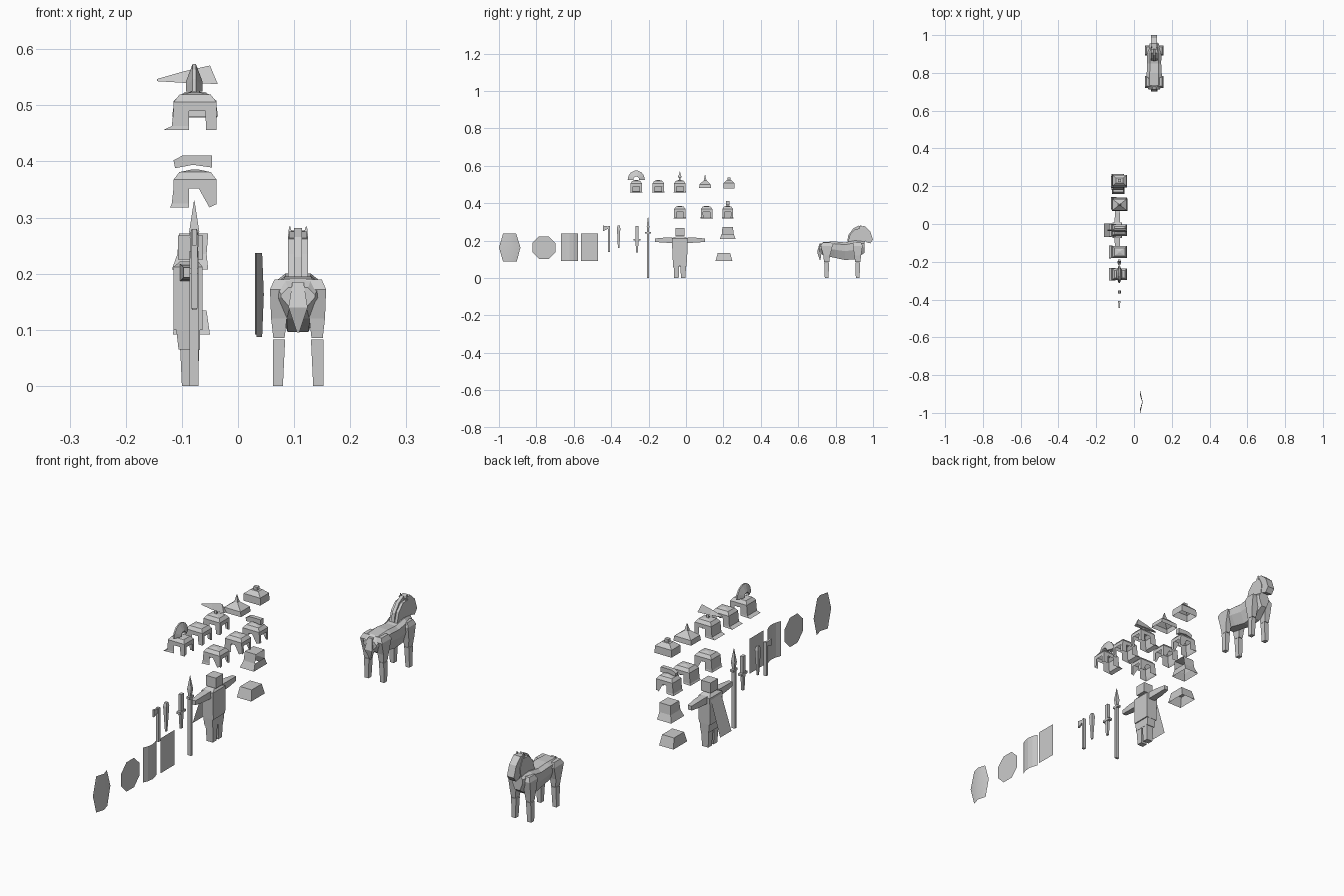
import bpy, math

CX = -0.0765   # common x of the helmets


def mesh(name, verts, faces):
    me = bpy.data.meshes.new(name)
    me.from_pydata(verts, [], faces)
    me.update()
    ob = bpy.data.objects.new(name, me)
    bpy.context.collection.objects.link(ob)
    return ob


def loft(name, rings, caps=(True, True)):
    """Skin equal-length rings of points."""
    n = len(rings[0])
    verts = [p for r in rings for p in r]
    faces = [(k*n + i, k*n + (i+1) % n, (k+1)*n + (i+1) % n, (k+1)*n + i)
             for k in range(len(rings) - 1) for i in range(n)]
    if caps[0]:
        faces.append(tuple(reversed(range(n))))
    if caps[1]:
        faces.append(tuple(range(len(verts) - n, len(verts))))
    return mesh(name, verts, faces)


def rect(x0, x1, y0, y1, z):
    return [(x0, y0, z), (x1, y0, z), (x1, y1, z), (x0, y1, z)]


def stack(name, levels, caps=(True, True)):
    """Vertical stack of rectangles (cx, cy, hx, hy, z)."""
    return loft(name, [rect(x-a, x+a, y-b, y+b, z) for x, y, a, b, z in levels], caps)


def box(name, x0, x1, y0, y1, z0, z1):
    return loft(name, [rect(x0, x1, y0, y1, z0), rect(x0, x1, y0, y1, z1)])


def prism_x(name, yz, cx, hw):
    """Extrude a (y, z) outline along x."""
    return loft(name, [[(cx + s*hw, y, z) for y, z in yz] for s in (-1, 1)])


def prism_y(name, xz, cy, hw):
    """Extrude an (x, z) outline along y."""
    return loft(name, [[(x, cy + s*hw, z) for x, z in xz] for s in (1, -1)])


# soldier, facing +x
SY = -0.033
box("head", -0.107, -0.062, SY-0.024, SY+0.024, 0.225, 0.268)
stack("torso", [(-0.089, SY, 0.026, 0.039, 0.10), (-0.089, SY, 0.026, 0.042, 0.212),
                (-0.087, SY, 0.016, 0.02, 0.222)])
stack("hips", [(-0.087, SY, 0.019, 0.036, 0.065), (-0.089, SY, 0.021, 0.038, 0.10)])
for s, side in ((-1, "left"), (1, "right")):
    stack("leg_" + side, [(-0.086, SY+s*0.018, 0.014, 0.012, 0),
                          (-0.086, SY+s*0.018, 0.017, 0.015, 0.065)])
    loft("arm_" + side, [[(-0.088+a*h, SY+s*d, 0.202+b*h) for a, b in
                          ((-1, -1), (1, -1), (1, 1), (-1, 1))]
                         for d, h in ((0.04, 0.015), (0.09, 0.013), (0.134, 0.009))])
mesh("cape", [(-0.112, SY-0.034, 0.212), (-0.112, SY+0.034, 0.212),
              (-0.16, SY+0.037, 0.06), (-0.16, SY-0.037, 0.06)], [(0, 1, 2, 3)])

# spear
WX = -0.078
stack("spear_shaft", [(WX, -0.203, 0.008, 0.005, 0), (WX, -0.203, 0.008, 0.005, 0.24)])
box("spear_lugs", WX-0.007, WX+0.007, -0.218, -0.188, 0.237, 0.246)
stack("spear_head", [(WX, -0.203, 0.004, 0.004, 0.24), (WX, -0.203, 0.009, 0.007, 0.275),
                     (WX, -0.203, 0.0005, 0.0005, 0.33)])

# sword
stack("sword_blade", [(WX, -0.262, 0.006, 0.009, 0.20), (WX, -0.262, 0.006, 0.009, 0.278)])
box("sword_guard", WX-0.008, WX+0.008, -0.282, -0.242, 0.20, 0.209)
stack("sword_grip", [(WX, -0.262, 0.004, 0.005, 0.135), (WX, -0.262, 0.006, 0.008, 0.20)])

# club
stack("club", [(WX, -0.36, 0.003, 0.004, 0.16), (WX, -0.36, 0.008, 0.009, 0.265),
               (WX, -0.36, 0.005, 0.006, 0.28)])

# axe
box("axe_shaft", WX-0.006, WX+0.006, -0.418, -0.407, 0.138, 0.278)
prism_x("axe_head", [(-0.445, 0.25), (-0.418, 0.262), (-0.418, 0.276), (-0.445, 0.28)], WX, 0.004)

# flat rectangular shield
mesh("flat_shield", [(0.037, -0.561, 0.092), (0.037, -0.471, 0.092),
                     (0.037, -0.471, 0.237), (0.037, -0.561, 0.237)], [(0, 1, 2, 3)])

# curved rectangular shield
N = 4
sv = [(0.03 + 0.012*(1 - (2*i/N - 1)**2), -0.668 + 0.09*i/N, z)
      for i in range(N + 1) for z in (0.092, 0.237)]
mesh("curved_shield", sv, [(2*i, 2*i+2, 2*i+3, 2*i+1) for i in range(N)])

# eight-sided shield
ov = [(0.037, -0.76 + 0.066*math.cos(math.pi*(i+.5)/4), 0.162 + 0.066*math.sin(math.pi*(i+.5)/4))
      for i in range(8)]
mesh("octagon_shield", ov, [tuple(range(8))])

# long ridged shield
hexa = [(-1, .163), (-.978, .087), (-.905, .087), (-.885, .163), (-.908, .237), (-.978, .237)]
ridge = mesh("long_shield", [(0.033, y, z) for y, z in hexa] +
             [(0.043, -.942, .087), (0.043, -.942, .237), (0.046, -.942, .163)],
             [(0, 1, 6, 8), (6, 2, 3, 8), (8, 3, 4, 7), (0, 8, 7, 5)])
for p in ridge.data.polygons:
    p.use_smooth = True


def helmet(name, yc, z0, w=0.031, slant=0.0):
    """Open-faced helmet: domed cap, ear cut-outs, cheek plates, neck guard."""
    xb, xf = -0.115, -0.038
    stack(name + "_cap", [(CX, yc, 0.0385, w, z0+0.034), (CX, yc, 0.038, w, z0+0.05),
                          (CX, yc, 0.028, w*0.68, z0+0.063),
                          (CX, yc, 0.004, 0.004, z0+0.068)], (False, True))
    v, f = [], []

    def quad(*p):
        f.append(tuple(range(len(v), len(v) + 4)))
        v.extend(p)
    zt, zb, xe = z0 + 0.034, z0 + 0.007, xb - 0.003
    e = 0.121 if slant else 0.133
    for s in (-1, 1):
        y = yc + s*w
        quad((xb, y, zt), (-0.087, y, zt), (-0.087, y, zb), (xe, y, zb))
        quad((-0.058-slant, y, zt), (xf, y, zt), (xf, y, z0+slant*.5), (-0.057+slant*.5, y, z0))
        quad((xf, y, zt), (xf, yc+s*w*.6, zt), (xf, yc+s*w*.55, z0+.004), (xf, y, z0))
        quad((-0.087, y, zb), (xe, y, zb), (-e, yc+s*w*1.1, z0), (-0.087, y, z0))
    quad((xb, yc-w, zt), (xb, yc+w, zt), (xe, yc+w, zb), (xe, yc-w, zb))
    quad((xe, yc-w, zb), (xe, yc+w, zb), (-e, yc+w*1.1, z0), (-e, yc-w*1.1, z0))
    mesh(name + "_guards", v, f)


# upper helmet row
helmet("fan_helmet", -0.266, 0.456)
rings = []
for i in range(8):
    c, q = math.cos(math.pi*i/7), math.sin(math.pi*i/7)
    rings.append([(WX + t, -0.266 + r*c, 0.525 + r*1.08*q)
                  for t, r in ((-0.003, 0.046), (0.003, 0.046), (0.015, 0.016), (-0.015, 0.016))])
loft("fan_crest", rings)
helmet("plain_helmet", -0.148, 0.456)
helmet("plume_helmet", SY, 0.456)
loft("plume", [[(x, SY-w, zb), (x, SY+w, zb), (x+d, SY, zt)] for x, w, zb, zt, d in
               ((-0.144, 0.002, 0.543, 0.547, 0), (-0.095, 0.009, 0.54, 0.561, 0),
                (-0.036, 0.009, 0.538, 0.571, -0.014))])
stack("plume_stem", [(WX, SY, 0.005, 0.004, 0.52), (WX, SY, 0.004, 0.003, 0.545)])
HY = 0.102
stack("pointed_helmet", [(CX, HY, 0.041, 0.032, 0.48), (CX, HY, 0.038, 0.03, 0.5),
                         (CX, HY, 0.008, 0.007, 0.522),
                         (CX, HY, 0.001, 0.001, 0.55)], (False, True))
stack("knob_helmet", [(CX, 0.23, 0.039, 0.03, 0.478), (CX, 0.23, 0.038, 0.029, 0.508),
                      (CX, 0.23, 0.018, 0.013, 0.524)], (False, True))
box("helmet_knob", -0.085, -0.068, 0.222, 0.238, 0.522, 0.537)

# lower helmet row
helmet("cheek_helmet", SY, 0.318, slant=0.012)
helmet("flared_helmet", 0.11, 0.318, slant=0.012)
helmet("crest_helmet", 0.223, 0.318, w=0.029, slant=0.012)
prism_y("helmet_crest", [(-0.112, 0.388), (-0.08, 0.394), (-0.046, 0.389), (-0.046, 0.411),
                         (-0.098, 0.411), (-0.115, 0.402)], 0.223, 0.009)

# hood with an open face
AY = 0.223
hv = rect(-0.118, -0.053, AY-0.043, AY+0.043, 0.207) + rect(-0.108, -0.056, AY-0.032, AY+0.032, 0.235) \
    + rect(-0.105, -0.053, AY-0.028, AY+0.028, 0.272)
mesh("hood", hv, [(0, 1, 5, 4), (2, 3, 7, 6), (3, 0, 4, 7), (1, 2, 6, 5),
                  (4, 5, 9, 8), (6, 7, 11, 10), (7, 4, 8, 11), (8, 9, 10, 11)])

# tunic skirt
stack("skirt", [(-0.083, 0.203, 0.033, 0.045, 0.092), (-0.083, 0.203, 0.027, 0.033, 0.134)],
      (False, True))

# horse, facing +y
HX = 0.107
loft("horse_body", [[(HX-w*.5, y, z0), (HX+w*.5, y, z0), (HX+w, y, (z0+z1)/2), (HX+w, y, z1-.012),
                     (HX+w*.6, y, z1), (HX-w*.6, y, z1), (HX-w, y, z1-.012), (HX-w, y, (z0+z1)/2)]
                    for y, z0, z1, w in ((.712, .14, .175, .03), (.735, .12, .192, .04),
                                         (.795, .108, .195, .04), (.85, .096, .19, .037),
                                         (.905, .1, .2, .038), (.955, .135, .195, .024))])
prism_x("neck", [(.865, .19), (.95, .16), (.962, .23), (.945, .265), (.905, .262), (.878, .235)],
        HX, 0.018)
prism_x("mane", [(.862, .195), (.88, .2), (.93, .268), (.925, .281), (.895, .265), (.868, .23)],
        HX, 0.007)
prism_x("horse_head", [(.925, .275), (.955, .277), (.985, .25), (1.0, .205), (.985, .185),
                       (.965, .19), (.94, .22)], HX, 0.016)
stack("tail", [(HX, .717, .002, .002, .095), (HX, .713, .017, .012, .14),
               (HX, .72, .01, .006, .185)])
for s, side in ((-1, "left"), (1, "right")):
    stack("ear_" + side, [(HX+s*.013, .937, .005, .006, .265), (HX+s*.015, .935, .001, .001, .284)])
    for nm, y, h in (("hind", .752, .032), ("front", .918, .026)):
        stack(f"{nm}_thigh_{side}", [(HX+s*.034, y, .010, .014, .085),
                                     (HX+s*.034, y, .014, .018, .12),
                                     (HX+s*.033, y, .017, h, .172), (HX+s*.028, y, .014, h*.7, .19)])
        stack(f"{nm}_shin_{side}", [(HX+s*.036, y, .009, .010, 0), (HX+s*.034, y, .011, .013, .083)])
